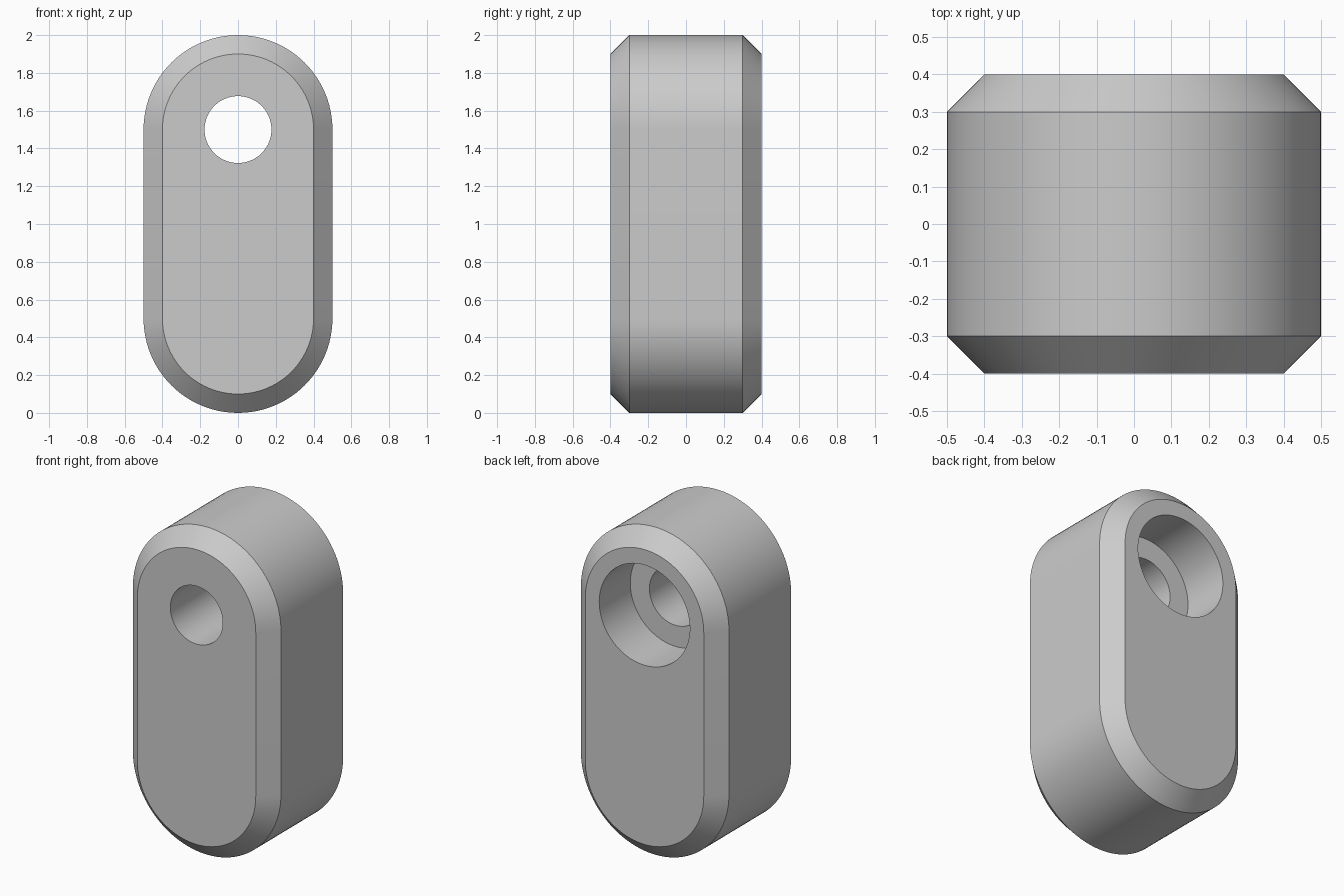
import bpy, bmesh
from math import cos, sin, pi, radians

cube = bpy.data.objects.get("Cube")
if cube:
    bpy.data.objects.remove(cube, do_unlink=True)

grey = bpy.data.materials.new("plain_grey")
grey.use_nodes = True
GREY = (0.6, 0.6, 0.6, 1)
grey.diffuse_color = GREY
grey.node_tree.nodes["Principled BSDF"].inputs["Base Color"].default_value = GREY

SEG = 48          # segments per half circle
TOP, BOTTOM = 1.5, 0.5   # centres of the two rounded ends


def outline(radius, low, high):
    """Stadium outline in xz; a circle when low equals high."""
    points = []
    for centre, start in ((high, 0), (low, pi)):
        last = SEG + (low != high)
        for i in range(last):
            a = start + pi * i / SEG
            points.append((radius * cos(a), centre + radius * sin(a)))
    return points


def loft(name, sections, low, high):
    """Closed solid along y through (y, radius) sections."""
    bm = bmesh.new()
    rings = [[bm.verts.new((x, y, z)) for x, z in outline(r, low, high)]
             for y, r in sections]
    for a, b in zip(rings, rings[1:]):
        for i in range(len(a)):
            j = (i + 1) % len(a)
            bm.faces.new((a[i], a[j], b[j], b[i]))
    bm.faces.new(rings[0])
    bm.faces.new(rings[-1])
    bmesh.ops.recalc_face_normals(bm, faces=bm.faces)
    mesh = bpy.data.meshes.new(name)
    bm.to_mesh(mesh)
    bm.free()
    mesh.materials.append(grey)
    obj = bpy.data.objects.new(name, mesh)
    bpy.context.collection.objects.link(obj)
    return obj


# Rounded body with chamfered front and back rims
body = loft("body", [(-0.4, 0.4), (-0.3, 0.5), (0.3, 0.5), (0.4, 0.4)], BOTTOM, TOP)

# Through hole with a wider counterbore from the back
cutter = loft("hole_cutter", [(-0.6, 0.177), (0.1, 0.177), (0.1, 0.306), (0.6, 0.306)], TOP, TOP)
cutter.hide_render = True

cut = body.modifiers.new("stepped_hole", "BOOLEAN")
cut.operation = "DIFFERENCE"
cut.solver = "EXACT"
cut.object = cutter

bpy.ops.object.select_all(action="DESELECT")
body.select_set(True)
bpy.context.view_layer.objects.active = body
bpy.ops.object.modifier_apply(modifier=cut.name)
bpy.data.objects.remove(cutter, do_unlink=True)
bpy.ops.object.shade_smooth_by_angle(angle=radians(30))
